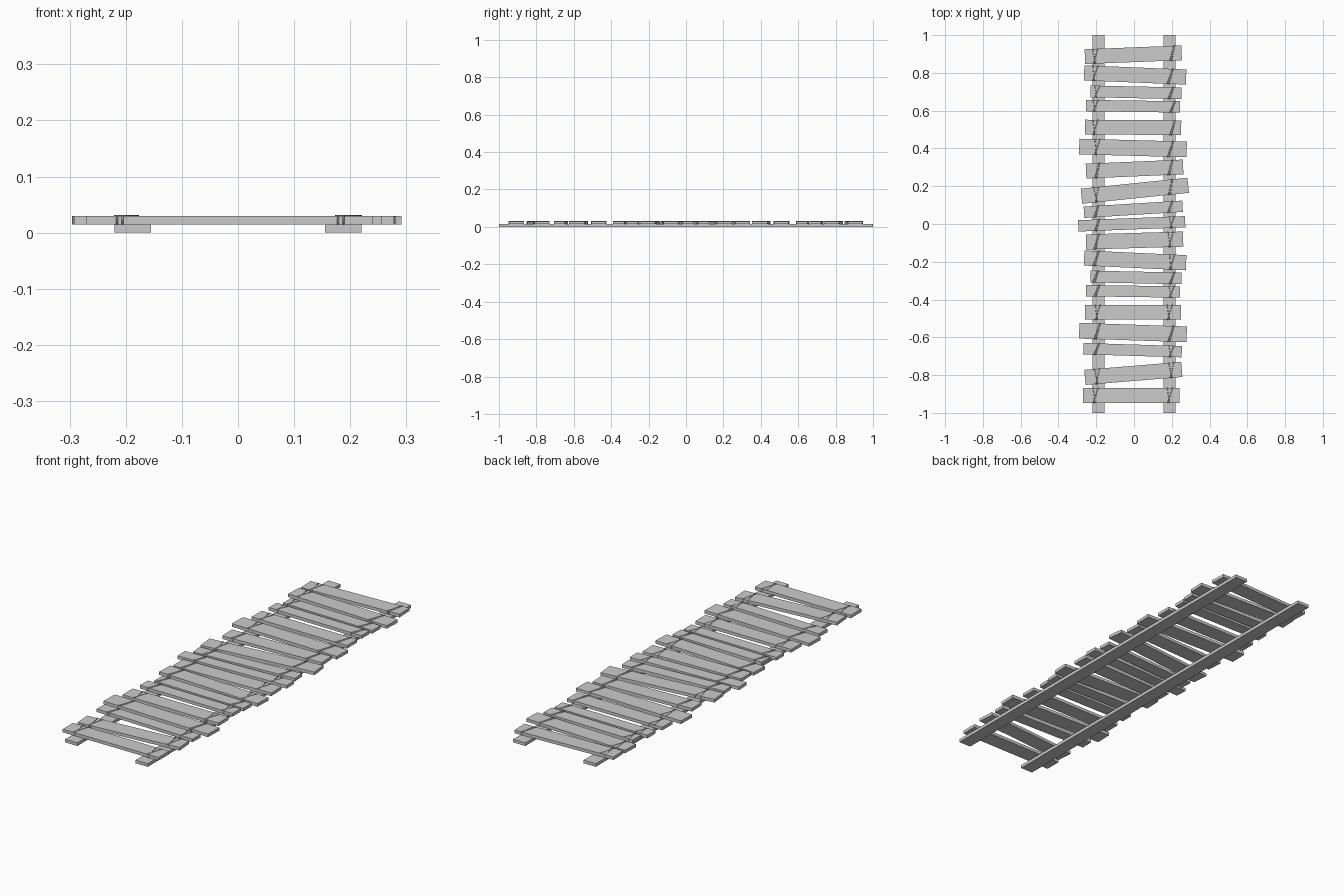
import bpy, math, random
from mathutils import Vector, Matrix

if "Cube" in bpy.data.objects:
    bpy.data.objects.remove(bpy.data.objects["Cube"])

random.seed(4)
RAIL_X, RAIL_W, T = 0.1875, 0.065, 0.015

# left x, right x, y at left end, y at right end, width
PLANKS = [
    (-.26, .252, .886, .906, .078), (-.264, .276, .80, .778, .08),
    (-.23, .252, .702, .692, .062), (-.254, .244, .627, .62, .06),
    (-.26, .25, .513, .51, .078), (-.29, .279, .41, .395, .083),
    (-.254, .26, .28, .302, .078), (-.278, .287, .147, .205, .08),
    (-.265, .257, .062, .094, .06), (-.295, .271, -.01, .012, .06),
    (-.254, .26, -.095, -.08, .08), (-.264, .276, -.18, -.205, .08),
    (-.23, .252, -.278, -.288, .062), (-.254, .244, -.353, -.36, .06),
    (-.26, .25, -.467, -.467, .078), (-.29, .279, -.565, -.584, .083),
    (-.268, .253, -.66, -.676, .06), (-.26, .253, -.812, -.77, .08),
    (-.27, .24, -.907, -.907, .08),
]


def box(name, center, size, angle=0.0):
    bpy.ops.mesh.primitive_cube_add(size=1, location=center, rotation=(0, 0, angle))
    ob = bpy.context.object
    ob.name = name
    ob.scale = size
    return ob


# two long rails underneath
for side, s in (("left", -1), ("right", 1)):
    box(f"{side}_rail", (s * RAIL_X, 0, T / 2), (RAIL_W, 2, T))

# thin lashings, gathered into one curve with a square section
cord = bpy.data.curves.new("lashings", 'CURVE')
cord.dimensions = '3D'
cord.bevel_depth = 0.0017
cord.bevel_resolution = 0
cord.use_fill_caps = True


def lash(m, x0, x1, w):
    # closed loop round the plank: slanted on top, straight back underneath
    h, t = w / 2 + 0.001, T / 2 + 0.0007
    pts = [(x0, -h, -t), (x0, -h, t), (x1, h, t), (x1, h, -t)]
    sp = cord.splines.new('POLY')
    sp.points.add(3)
    for p, c in zip(sp.points, pts):
        p.co = (*(m @ Vector(c)), 1)
    sp.use_cyclic_u = True


# uneven planks, each tied to both rails
for i, (xl, xr, yl, yr, w) in enumerate(PLANKS):
    a = math.atan2(yr - yl, xr - xl)
    c = Vector(((xl + xr) / 2, (yl + yr) / 2, T * 1.5))
    box(f"plank_{i + 1}", c, (math.hypot(xr - xl, yr - yl), w, T), a)
    m = Matrix.Translation(c) @ Matrix.Rotation(a, 4, 'Z')
    for s in (-1, 1):
        x = s * 0.198 - c.x + random.uniform(-.008, .008)
        lash(m, x - 0.014, x + 0.012, w)
        lash(m, x - 0.004, x + 0.016 * random.choice((-1, 1)), w)

bpy.context.collection.objects.link(bpy.data.objects.new("lashings", cord))
